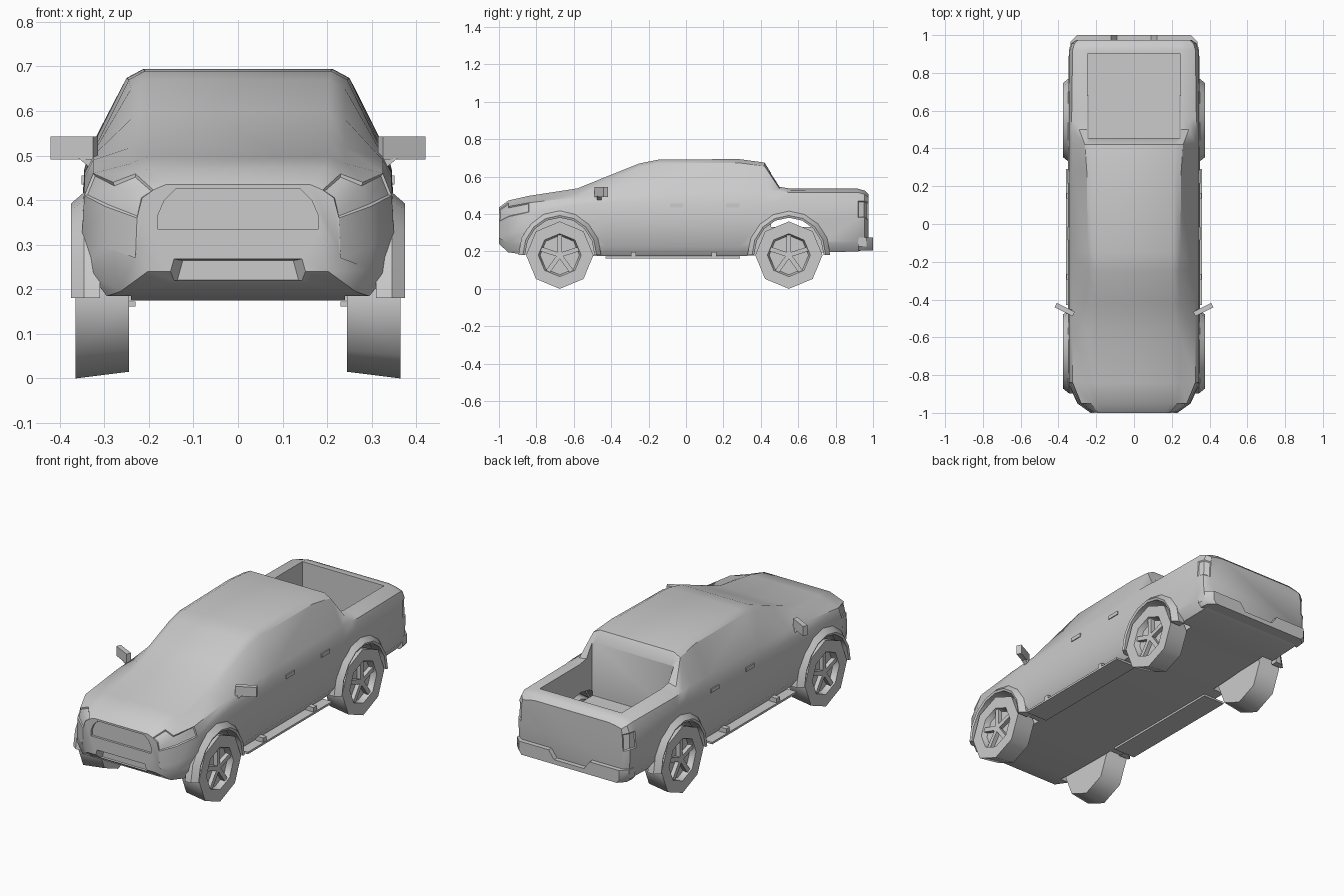
import bpy, bmesh
from math import sin, cos, pi, radians
from mathutils import Matrix, Vector

if "Cube" in bpy.data.objects:
    bpy.data.objects.remove(bpy.data.objects["Cube"])

grey = bpy.data.materials.new("plain_grey")
grey.use_nodes = True
grey.diffuse_color = (0.6, 0.6, 0.6, 1)
grey.node_tree.nodes["Principled BSDF"].inputs["Base Color"].default_value = (0.6, 0.6, 0.6, 1)


def finish(bm, name):
    bmesh.ops.recalc_face_normals(bm, faces=bm.faces)
    mesh = bpy.data.meshes.new(name)
    bm.to_mesh(mesh)
    bm.free()
    obj = bpy.data.objects.new(name, mesh)
    bpy.context.collection.objects.link(obj)
    mesh.materials.append(grey)
    return obj


def smooth(obj, angle=35):
    bpy.ops.object.select_all(action='DESELECT')
    obj.select_set(True)
    bpy.context.view_layer.objects.active = obj
    bpy.ops.object.shade_smooth_by_angle(angle=radians(angle))


def skin(rings, caps=True, closed=False):
    """Join rings of points into a tube."""
    bm = bmesh.new()
    loops = [[bm.verts.new(p) for p in ring] for ring in rings]
    pairs = list(zip(loops, loops[1:])) + ([(loops[-1], loops[0])] if closed else [])
    for a, b in pairs:
        for i in range(len(a)):
            j = (i + 1) % len(a)
            bm.faces.new((a[i], a[j], b[j], b[i]))
    if caps and not closed:
        bm.faces.new(loops[0])
        bm.faces.new(loops[-1])
    return bm


def box(name, lo, hi, matrix=Matrix()):
    bm = bmesh.new()
    bmesh.ops.create_cube(bm, size=1)
    lo, hi = Vector(lo), Vector(hi)
    for v in bm.verts:
        v.co = matrix @ ((lo + hi) / 2 + v.co * (hi - lo))
    return finish(bm, name)


def front_prism(name, half, y0, y1, shrink=1.0):
    """Symmetric x-z outline pushed along y."""
    outline = half + [(-x, z) for x, z in reversed(half)]
    mid = sum(z for x, z in half) / len(half)
    return finish(skin([[(x, y0, z) for x, z in outline],
                        [(x * shrink, y1, mid + (z - mid) * shrink) for x, z in outline]]), name)


def cut(obj, cutter):
    mod = obj.modifiers.new("cut", 'BOOLEAN')
    mod.operation, mod.object, mod.solver = 'DIFFERENCE', cutter, 'EXACT'
    bpy.context.view_layer.objects.active = obj
    bpy.ops.object.modifier_apply(modifier=mod.name)
    bpy.data.objects.remove(cutter)


# Body stations: y, underside, side width, belt z, sill width, sill z, top width, top z
stations = [
    (-1.0, .24, .23, .36, .215, .405, .19, .435),
    (-.95, .195, .30, .385, .28, .44, .23, .472),
    (-.84, .18, .35, .41, .325, .46, .24, .497),
    (-.58, .175, .35, .45, .325, .49, .24, .537),
    (-.42, .175, .35, .46, .325, .5, .24, .602),
    (-.25, .175, .35, .46, .325, .505, .24, .67),
    (-.15, .175, .35, .46, .325, .51, .245, .69),
    (.28, .175, .35, .465, .325, .52, .25, .694),
    (.42, .18, .35, .465, .325, .525, .26, .675),
    (.5, .185, .35, .47, .33, .52, .29, .545),
    (.56, .19, .35, .47, .33, .515, .3, .535),
    (.92, .2, .345, .47, .325, .515, .295, .535),
    (.955, .21, .335, .47, .315, .505, .28, .525),
    (.975, .23, .305, .46, .295, .49, .26, .505),
]


def section(y, low, w, belt, sill_w, sill, top_w, top):
    edge = top - min(.02, (top - sill) * .4)
    half = [(w * .88, low), (w * .985, low + .05), (w, belt - .09), (w * .985, belt),
            (sill_w, sill), (top_w, edge), (top_w * .85, top)]
    return [(x, y, z) for x, z in half] + [(-x, y, z) for x, z in reversed(half)]


bm = skin([section(*s) for s in stations])
bmesh.ops.recalc_face_normals(bm, faces=bm.faces)
# Recessed lamps at the corners
for side in (-1, 1):
    lamps = []
    for f in bm.faces:
        c = f.calc_center_median()
        if c.x * side > .2 and len(f.verts) == 4:
            head = -.99 < c.y < -.86 and .39 < c.z < .44
            tail = c.y > .93 and .35 < c.z < .45
            if head or tail:
                lamps.append(f)
    bmesh.ops.inset_region(bm, faces=lamps, thickness=.006, depth=-.005)
body = finish(bm, "body")

# Cargo bed, grille, air intake and wheel wells
cut(body, box("bed_cutter", (-.245, .455, .33), (.245, .9, .9)))
cut(body, front_prism("grille_cutter", [(.14, .425), (.165, .4), (.18, .365), (.18, .335)], -1.05, -.988))
cut(body, front_prism("intake_cutter", [(.155, .27), (.17, .215)], -1.02, -.965, .8))
wheels = {"front": -.675, "rear": .55}
for side in (-1, 1):
    for y in wheels.values():
        arc = [(y + .2 * cos(i * pi / 8), .18 + .2 * sin(i * pi / 8)) for i in range(16)]
        cut(body, finish(skin([[(side * x, a, b) for a, b in arc] for x in (.24, .45)]), "well_cutter"))
smooth(body)

# Rear bumper with a stepped centre
outline = [(.34, .92), (.335, .965), (.3, 1.0)]
outline += [(-x, y) for x, y in reversed(outline)]
bumper = finish(skin([[(x * k, y, z) for x, y in outline]
                      for z, k in ((.205, .95), (.225, 1), (.275, 1))]), "rear_bumper")
cut(bumper, front_prism("step_cutter", [(.14, .3), (.09, .23)], 1.05, .975))
smooth(bumper)


def wheel(name, side, y):
    profile = [(.245, .04), (.245, .165), (.365, .18), (.365, .115), (.335, .105), (.335, .02)]
    rings = [[(side * x, y + r * sin(a * pi / 4), .18 - r * cos(a * pi / 4)) for a in range(8)]
             for x, r in profile]
    smooth(finish(skin(rings), name + "_wheel"), 50)
    for i in range(5):
        turn = Matrix.Translation((side * .345, y, .18)) @ Matrix.Rotation(i * pi * .4, 4, 'X')
        box(name + "_spoke", (-.012, -.012, 0), (.012, .012, .108), turn)


def flare(name, side, y):
    rings = []
    for i in range(9):
        a = pi * i / 8
        rings.append([(side * x, y + r * .93 * cos(a), .18 + r * sin(a))
                      for x, r in ((.31, .2), (.37, .2), (.375, .212), (.345, .238), (.31, .238))])
    smooth(finish(skin(rings), name + "_flare"), 30)


for side, label in ((1, "left"), (-1, "right")):
    for end, y in wheels.items():
        wheel(f"{end}_{label}", side, y)
        flare(f"{end}_{label}", side, y)

    # Running board and brackets
    xs = sorted((side * .23, side * .36))
    box(label + "_running_board", (xs[0], -.43, .162), (xs[1], .29, .173))
    for y in (-.28, .15):
        xs = sorted((side * .31, side * .357))
        box(label + "_board_bracket", (xs[0], y - .014, .17), (xs[1], y + .014, .197))

    # Door handles
    for y in (-.05, .25):
        xs = sorted((side * .335, side * .351))
        box(label + "_door_handle", (xs[0], y - .035, .435), (xs[1], y + .035, .455))

    # Angled door mirror on a stem
    place = Matrix.Translation((side * .367, -.453, .517)) @ Matrix.Rotation(side * radians(27), 4, 'Z')
    box(label + "_mirror", (-.053, -.013, -.026), (.053, .013, .026), place)
    stem = [[(side * (x + dx), -.465 + dy, z) for dx, dy in ((-.014, -.012), (.014, -.012), (.014, .012), (-.014, .012))]
            for x, z in ((.315, .47), (.345, .495))]
    finish(skin(stem), label + "_mirror_stem")
